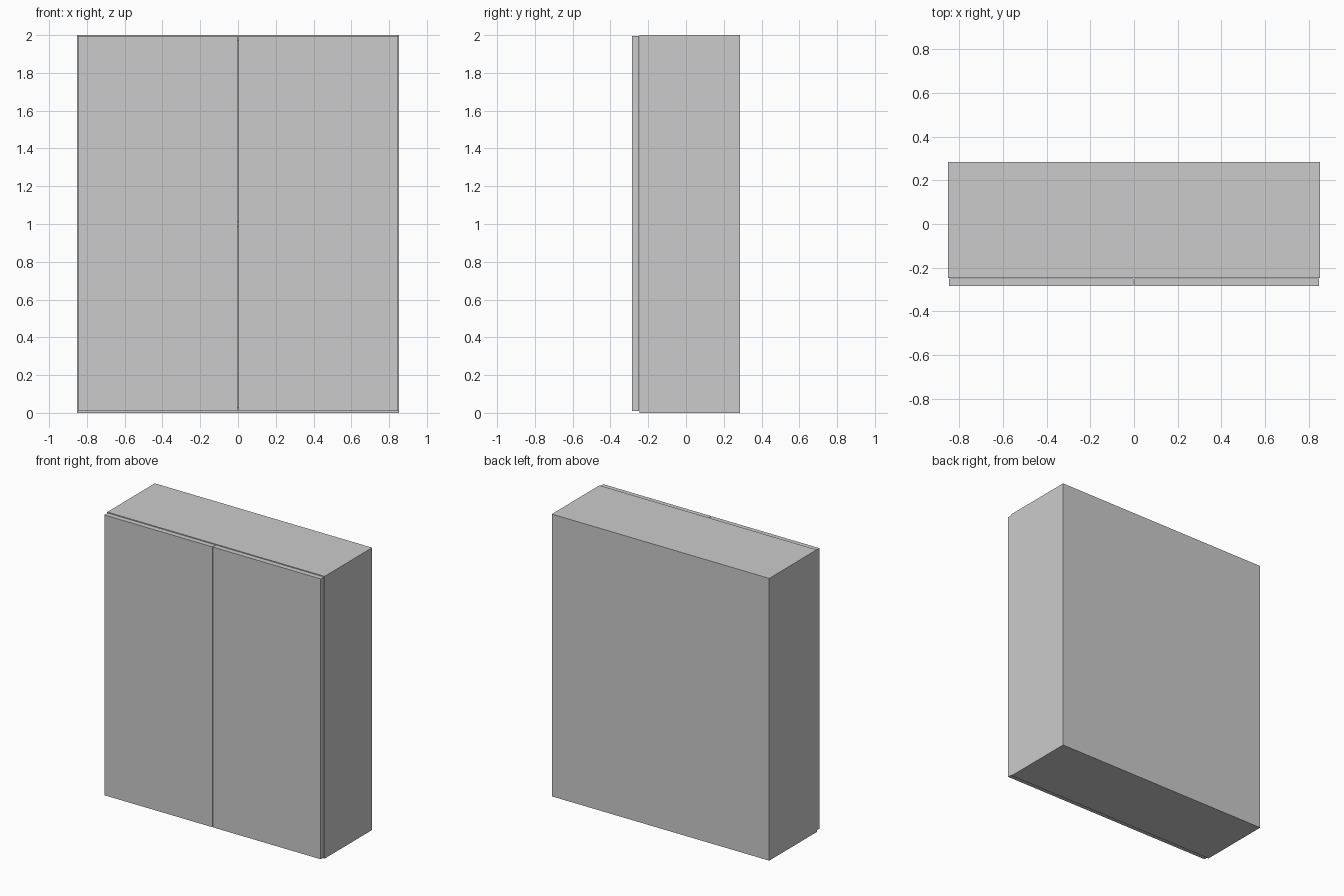
import bpy

if "Cube" in bpy.data.objects:
    bpy.data.objects.remove(bpy.data.objects["Cube"])

W, D, H = 0.852, 0.285, 2.0      # half width, half depth, height
T = 0.03                         # board thickness
DOOR = 0.036                     # door thickness
FRONT = -D + DOOR + 0.002        # front edge of the carcass
INNER = W - T


def box(name, x, y, z, bevel=0.0):
    """Box from (min, max) ranges on each axis."""
    size = [b - a for a, b in (x, y, z)]
    mid = [(a + b) / 2 for a, b in (x, y, z)]
    bpy.ops.mesh.primitive_cube_add(size=1, location=mid)
    ob = bpy.context.object
    ob.name = name
    ob.scale = size
    bpy.ops.object.transform_apply(location=False, rotation=False, scale=True)
    return ob


# Sides and doors, mirrored left and right
for label, s in (("left", -1), ("right", 1)):
    box(label + "_side", sorted((s * INNER, s * W)), (FRONT, D), (0, H))
    box(label + "_door", sorted((s * 0.002, s * (W - 0.004))),
        (-D, -D + DOOR), (0.009, H - 0.005))

# Top, bottom and middle shelf between the sides
box("top_panel", (-INNER, INNER), (FRONT, D), (H - T, H))
box("bottom_panel", (-INNER, INNER), (FRONT, D), (0, T))
box("middle_shelf", (-INNER, INNER), (FRONT, D - 0.02), (0.985, 1.015))

# Back panel set flush inside the frame
box("back_panel", (-INNER, INNER), (D - 0.02, D), (T, H - T))
